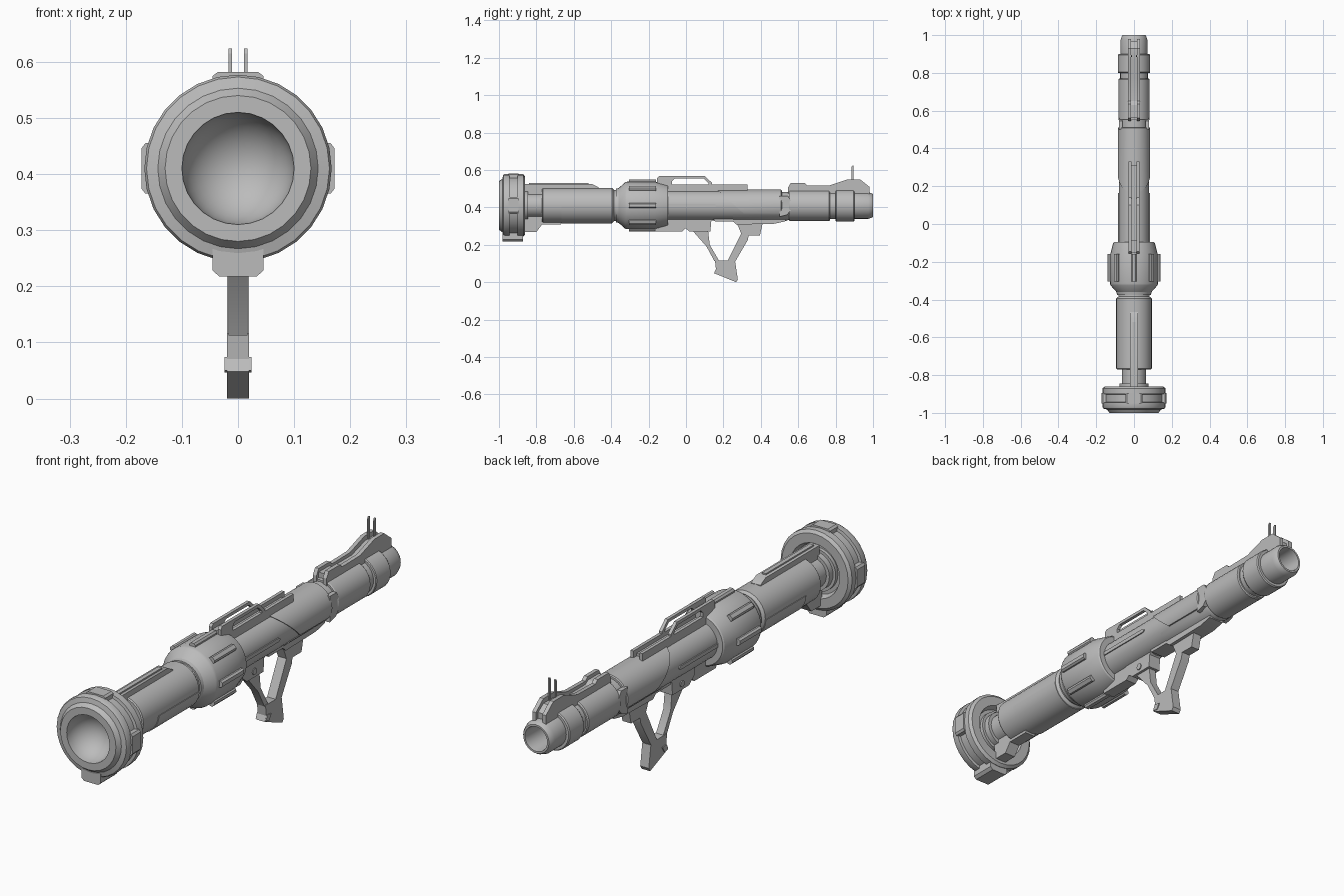
import bpy, bmesh, math
from mathutils import Matrix, Vector

AXIS_Z = 0.41
grey = bpy.data.materials.new("gunmetal_grey")
grey.diffuse_color = (0.5, 0.5, 0.5, 1)


def finish(name, bm):
    bmesh.ops.recalc_face_normals(bm, faces=bm.faces)
    me = bpy.data.meshes.new(name)
    bm.to_mesh(me)
    bm.free()
    me.materials.append(grey)
    ob = bpy.data.objects.new(name, me)
    bpy.context.collection.objects.link(ob)
    return ob


def lathe(name, profile, seg=32, cuts=()):
    """Revolve (y, radius) points about the barrel axis; cuts remove the side each normal points to."""
    bm = bmesh.new()
    rings = []
    for y, r in profile:
        if r == 0:
            rings.append([bm.verts.new((0, y, AXIS_Z))])
        else:
            rings.append([bm.verts.new((r * math.sin(math.tau * i / seg), y,
                                        AXIS_Z + r * math.cos(math.tau * i / seg)))
                          for i in range(seg)])
    for a, b in zip(rings, rings[1:]):
        for i in range(seg):
            j = (i + 1) % seg
            if len(a) == 1:
                bm.faces.new((a[0], b[i], b[j]))
            elif len(b) == 1:
                bm.faces.new((a[i], a[j], b[0]))
            else:
                bm.faces.new((a[i], a[j], b[j], b[i]))
    for co, no in cuts:
        bmesh.ops.bisect_plane(bm, geom=bm.verts[:] + bm.edges[:] + bm.faces[:],
                               plane_co=Vector(co), plane_no=Vector(no), clear_outer=True)
        bmesh.ops.holes_fill(bm, edges=[e for e in bm.edges if e.is_boundary])
    return finish(name, bm)


def prism(name, pts, lo, hi, along="x", turn=0.0):
    """Extrude (y, z) points along x, or (x, axis-relative z) points along y turned about the barrel."""
    bm = bmesh.new()
    ends = []
    for t in (lo, hi):
        ends.append([bm.verts.new((t, p, q) if along == "x" else (p, t, q)) for p, q in pts])
    bm.faces.new(ends[0])
    bm.faces.new(ends[1][::-1])
    for i in range(len(pts)):
        j = (i + 1) % len(pts)
        bm.faces.new((ends[0][i], ends[0][j], ends[1][j], ends[1][i]))
    if along == "y":
        bm.transform(Matrix.Translation((0, 0, AXIS_Z)) @ Matrix.Rotation(turn, 4, "Y"))
    return finish(name, bm)


def pair(name, pts, inner, outer):
    prism(name + "_right", pts, inner, outer)
    prism(name + "_left", pts, -outer, -inner)


def block(y0, y1, z0, z1):
    return [(y0, z0), (y1, z0), (y1, z1), (y0, z1)]


# Muzzle ring with concave bowl and recessed back
bowl = [(-0.9 - 0.1 * math.sin(math.radians(a)), 0.1 * math.sin(math.acos(math.sin(math.radians(a)))))
        for a in range(0, 1)]
bowl = [(-1 + 0.1 * math.cos(math.radians(a)), 0.1 * math.sin(math.radians(a))) for a in range(0, 91, 10)]
lathe("muzzle_ring", bowl + [
    (-1, 0.13), (-0.982, 0.143), (-0.977, 0.163), (-0.97, 0.167), (-0.945, 0.167), (-0.943, 0.155),
    (-0.902, 0.155), (-0.9, 0.167), (-0.87, 0.167), (-0.86, 0.155), (-0.86, 0.115), (-0.885, 0.105),
    (-0.885, 0)], 28)
pad = [(-0.045, 0.14), (0.045, 0.14), (0.045, 0.165), (0.036, 0.172), (-0.036, 0.172), (-0.045, 0.165)]
for i, n in enumerate(("left", "top", "right")):
    prism("ring_pad_" + n, pad, -0.95, -0.895, "y", (i - 1) * math.pi / 2)
prism("ring_lower_block", [(-0.045, -0.14), (-0.045, -0.182), (-0.033, -0.193), (0.033, -0.193),
                           (0.045, -0.182), (0.045, -0.14)], -0.98, -0.872, "y")

# Neck, front tube and groove
lathe("neck", [(-0.89, 0), (-0.89, 0.09), (-0.87, 0.09), (-0.87, 0.078), (-0.845, 0.078), (-0.845, 0.064),
               (-0.76, 0.064), (-0.76, 0)])
lathe("front_tube", [(-0.77, 0), (-0.77, 0.09), (-0.765, 0.094), (-0.395, 0.094), (-0.39, 0.09),
                     (-0.385, 0.083), (-0.34, 0.083), (-0.34, 0)])
lathe("front_tube_lower_shell", [(-0.665, 0), (-0.665, 0.097), (-0.395, 0.097), (-0.395, 0)],
      cuts=[((0, 0, 0.405), (0, 0, 1))])

# Bars above and below the front tube
prism("front_top_bar", [(-0.86, 0.47), (-0.86, 0.524), (-0.5, 0.524), (-0.465, 0.505), (-0.465, 0.47)],
      -0.022, 0.022)
prism("front_top_bar_ridge", block(-0.84, -0.52, 0.51, 0.53), -0.009, 0.009)
prism("front_lower_bar", [(-0.87, 0.36), (-0.87, 0.268), (-0.8, 0.268), (-0.77, 0.308), (-0.67, 0.308),
                          (-0.66, 0.33), (-0.66, 0.36)], -0.025, 0.025)

# Collar with eight grip ridges
lathe("collar", [(-0.375, 0), (-0.375, 0.09), (-0.36, 0.093), (-0.325, 0.124), (-0.315, 0.127), (-0.165, 0.127),
                 (-0.1, 0.11), (-0.095, 0.105), (-0.095, 0)])
ridge = [(-0.014, 0.11), (0.014, 0.11), (0.014, 0.132), (0.008, 0.14), (-0.008, 0.14), (-0.014, 0.132)]
for i in range(8):
    prism("collar_ridge_%d" % i, ridge, -0.305, -0.16, "y", i * math.pi / 4)

# Main body, upper sleeve with slanted front and lower shell
lathe("main_body", [(-0.11, 0), (-0.11, 0.08), (0.5, 0.08), (0.51, 0.072), (0.56, 0.072), (0.56, 0)])
lathe("upper_sleeve", [(0.1, 0), (0.1, 0.085), (0.508, 0.085), (0.512, 0.081), (0.512, 0)],
      cuts=[((0, 0, 0.368), (0, 0, -1)), ((0, 0.17, 0.49), (0, -0.115, -0.13))])
lathe("lower_shell", [(0.25, 0), (0.25, 0.083), (0.535, 0.083), (0.55, 0.076), (0.55, 0)],
      cuts=[((0, 0, 0.362), (0, 0, 1))])
pair("side_rib", [(-0.1, 0.402), (0.155, 0.402), (0.165, 0.41), (0.155, 0.418), (-0.1, 0.418)], 0.07, 0.084)
pair("joint_hook", [(0.5, 0.35), (0.54, 0.36), (0.565, 0.39), (0.565, 0.43), (0.545, 0.46), (0.5, 0.46)],
     0.06, 0.079)

# Rear tube, band and open tail
lathe("rear_tube", [(0.55, 0), (0.55, 0.08), (0.555, 0.083), (0.765, 0.083), (0.77, 0.079), (0.77, 0.073),
                    (0.8, 0.073), (0.8, 0.083), (0.804, 0.086), (0.895, 0.086), (0.9, 0.082), (0.9, 0.071),
                    (0.975, 0.071), (0.993, 0.065), (1, 0.06), (1, 0.052), (0.985, 0.05), (0.86, 0.05), (0.86, 0)])

# Carry rail: twin plates with an open loop
pair("rail_strip", [(-0.15, 0.475), (0.33, 0.475), (0.33, 0.522), (-0.15, 0.522)], 0.014, 0.028)
pair("rail_loop", [(-0.155, 0.51), (-0.155, 0.555), (-0.145, 0.567), (0.1, 0.567), (0.14, 0.53), (0.14, 0.518),
                   (0.12, 0.518), (0.12, 0.53), (0.094, 0.554), (-0.06, 0.554), (-0.075, 0.54), (-0.075, 0.51)],
     0.014, 0.028)
prism("rail_core", block(-0.14, 0.31, 0.46, 0.505), -0.02, 0.02)
prism("rail_front_bridge", block(-0.15, -0.085, 0.49, 0.545), -0.02, 0.02)

# Rear sight: cheeks, core and two upright pins
pair("sight_cheek", [(0.545, 0.46), (0.545, 0.505), (0.56, 0.53), (0.635, 0.53), (0.65, 0.516), (0.77, 0.518),
                     (0.865, 0.55), (0.93, 0.55), (0.98, 0.51), (0.98, 0.46)], 0.015, 0.032)
prism("sight_core", [(0.56, 0.46), (0.56, 0.515), (0.63, 0.515), (0.65, 0.503), (0.78, 0.503), (0.87, 0.53),
                     (0.93, 0.53), (0.965, 0.505), (0.965, 0.46)], -0.017, 0.017)
pair("sight_pin", [(0.884, 0.53), (0.896, 0.53), (0.896, 0.624), (0.89, 0.624), (0.884, 0.615)], 0.011, 0.017)

# Underside: front rail, mount block, bolts and rear rail
prism("under_front_rail", [(-0.17, 0.3), (-0.165, 0.272), (-0.02, 0.272), (0.0, 0.29), (0.0, 0.34),
                           (-0.17, 0.34)], -0.025, 0.025)
prism("mount_block", [(-0.02, 0.35), (-0.02, 0.302), (0.02, 0.27), (0.13, 0.27), (0.135, 0.325), (0.16, 0.35)],
      -0.028, 0.028)
prism("mount_bolt", [(0.068 + 0.014 * math.cos(k * math.pi / 4), 0.295 + 0.014 * math.sin(k * math.pi / 4))
                     for k in range(8)], -0.032, 0.032)
prism("under_rear_rail", [(0.14, 0.35), (0.155, 0.325), (0.25, 0.325), (0.27, 0.308), (0.47, 0.312),
                          (0.53, 0.325), (0.54, 0.35)], -0.035, 0.035)

# Grip: front strut, rear strut and foot
prism("grip_front_strut", [(0.035, 0.275), (0.11, 0.19), (0.152, 0.112), (0.178, 0.112), (0.127, 0.2),
                           (0.118, 0.275)], -0.017, 0.017)
prism("grip_rear_strut", [(0.22, 0.11), (0.295, 0.26), (0.272, 0.315), (0.41, 0.315), (0.395, 0.25),
                          (0.335, 0.25), (0.33, 0.225), (0.262, 0.108)], -0.02, 0.02)
prism("grip_foot", [(0.155, 0.116), (0.235, 0.116), (0.263, 0.108), (0.277, 0.015), (0.268, 0.0),
                    (0.15, 0.048), (0.16, 0.07)], -0.02, 0.02)
prism("grip_foot_band", [(0.152, 0.05), (0.175, 0.046), (0.19, 0.07), (0.162, 0.074)], -0.024, 0.024)

# Smooth round surfaces, keep hard edges
for ob in bpy.data.objects:
    ob.select_set(True)
bpy.context.view_layer.objects.active = bpy.data.objects["main_body"]
bpy.ops.object.shade_smooth_by_angle(angle=math.radians(30))
